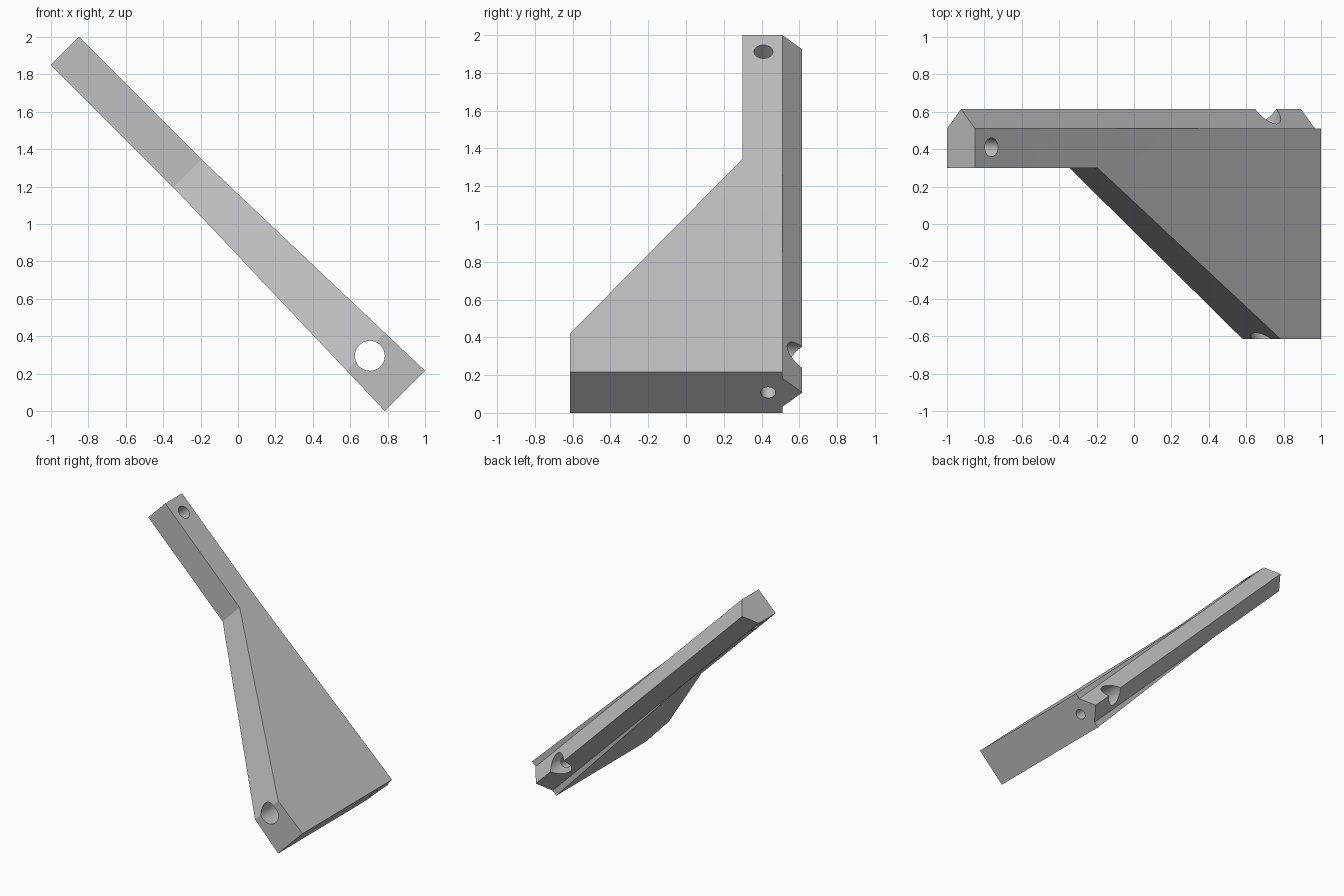
import bpy, bmesh, math
from mathutils import Matrix, Vector

if "Cube" in bpy.data.objects:
    bpy.data.objects.remove(bpy.data.objects["Cube"], do_unlink=True)

# Working frame: s runs down the slope, y is sideways, t is the thickness
ORIGIN = Vector((-0.925, 0, 1.925))
S = Vector((1, 0, -1)).normalized()
T = Vector((1, 0, 1)).normalized()
Y = Vector((0, 1, 0))
LENGTH, BEND = 2.57, 0.926
THIN, THICK = 0.106, 0.152
FRONT, ARM, BACK, RIDGE = -0.615, 0.30, 0.51, 0.615

grey = bpy.data.materials.new("Grey")
grey.use_nodes = True
COLOUR = (0.52, 0.52, 0.52, 1)
grey.diffuse_color = COLOUR
grey.node_tree.nodes["Principled BSDF"].inputs["Base Color"].default_value = COLOUR


def point(s, y, t):
    return ORIGIN + S * s + Y * y + T * t


def half(s):
    """Half thickness: constant on the arm, growing along the wing."""
    return THIN + (THICK - THIN) * max(0, s - BEND) / (LENGTH - BEND)


def make_object(name, bm):
    bmesh.ops.recalc_face_normals(bm, faces=bm.faces)
    mesh = bpy.data.meshes.new(name)
    bm.to_mesh(mesh)
    bm.free()
    mesh.materials.append(grey)
    obj = bpy.data.objects.new(name, mesh)
    bpy.context.collection.objects.link(obj)
    return obj


# Bracket body: narrow arm and tapered wing
outline = [(0, ARM), (BEND, ARM), (LENGTH - 0.297, FRONT), (LENGTH, FRONT),
           (LENGTH, BACK), (BEND, BACK), (0, BACK)]
bm = bmesh.new()
top = [bm.verts.new(point(s, y, half(s))) for s, y in outline]
low = [bm.verts.new(point(s, y, -half(s))) for s, y in outline]
for ring in (top, low):
    bm.faces.new([ring[i] for i in (0, 1, 5, 6)])
    bm.faces.new(ring[1:6])
for i in range(len(outline)):
    j = (i + 1) % len(outline)
    bm.faces.new((top[i], top[j], low[j], low[i]))
body = make_object("bracket_body", bm)

# Pointed ridge along the back edge
bm = bmesh.new()
ends = [[bm.verts.new(point(s, y, t)) for y, t in
         ((BACK, -THIN), (RIDGE, 0), (BACK, THIN))] for s in (0, LENGTH)]
for ring in ends:
    bm.faces.new(ring)
for i in range(3):
    j = (i + 1) % 3
    bm.faces.new((ends[0][i], ends[0][j], ends[1][j], ends[1][i]))
ridge = make_object("back_ridge", bm)


def drill(name, centre, axis, radius, depth, targets):
    bm = bmesh.new()
    turn = axis.to_track_quat('Z', 'Y').to_matrix().to_4x4()
    bmesh.ops.create_cone(bm, cap_ends=True, segments=48, radius1=radius,
                          radius2=radius, depth=depth,
                          matrix=Matrix.Translation(centre) @ turn)
    cutter = make_object(name, bm)
    cutter.hide_render = True
    for obj in targets:
        mod = obj.modifiers.new(name, 'BOOLEAN')
        mod.operation = 'DIFFERENCE'
        mod.solver = 'EXACT'
        mod.object = cutter
        bpy.context.view_layer.objects.active = obj
        bpy.ops.object.modifier_apply(modifier=name)
    bpy.data.objects.remove(cutter, do_unlink=True)


# Large rod hole, arm tip hole and end hole
ROD = 2.305
drill("rod_hole", point(ROD, 0, 0), Y, 0.08, 2, [body, ridge])
drill("tip_hole", point(0.124, 0.41, 0), T, 0.05, 1, [body])
drill("end_hole", point(ROD + 0.25, 0.435, 0), S, 0.04, 0.5, [body])

# Smooth hole walls, crisp edges
bpy.ops.object.select_all(action='DESELECT')
for obj in (body, ridge):
    obj.select_set(True)
bpy.context.view_layer.objects.active = body
bpy.ops.object.shade_smooth_by_angle(angle=math.radians(20))
